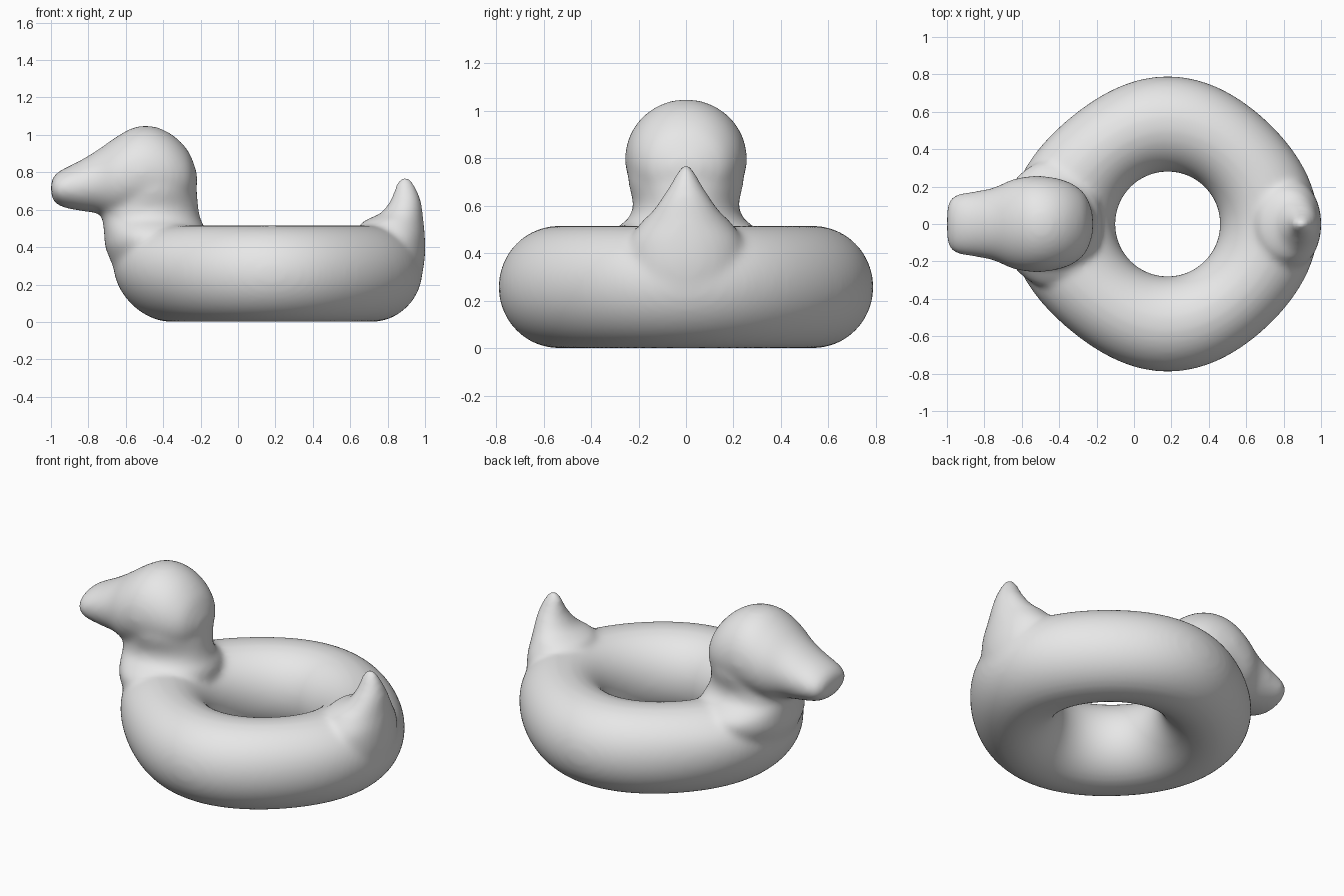
import bpy, bmesh
from math import sin, cos, pi
from mathutils import Vector

cube = bpy.data.objects.get("Cube")
if cube:
    bpy.data.objects.remove(cube, do_unlink=True)

RING_X, MINOR, HOLE, OUTER = 0.18, 0.258, 0.28, 0.79
bm = bmesh.new()


def skin(rings, closed=False):
    """Bridge successive loops of points into a tube, capped unless closed."""
    loops = [[bm.verts.new(p) for p in ring] for ring in rings]
    n = len(loops[0])
    pairs = list(zip(loops, loops[1:]))
    if closed:
        pairs.append((loops[-1], loops[0]))
    else:
        bm.faces.new(loops[0])
        bm.faces.new(loops[-1])
    for a, b in pairs:
        for i in range(n):
            j = (i + 1) % n
            bm.faces.new((a[i], a[j], b[j], b[i]))


def resample(stations, steps=5):
    """Smooth curve through (position, low, high, half width) stations."""
    s = [Vector(p) for p in stations]
    s = [s[0]] + s + [s[-1]]
    out = []
    for a, b, c, d in zip(s, s[1:], s[2:], s[3:]):
        for k in range(steps):
            t = k / steps
            out.append(b + (c - a) * (t / 2) + (a * 2 - b * 5 + c * 4 - d) * (t * t / 2)
                       + (b * 3 - a - c * 3 + d) * (t ** 3 / 2))
    return out + [s[-1]]


def loft(stations, upright, n=48):
    """Elliptical sections stacked along z (upright) or along x."""
    rings = []
    for pos, lo, hi, half in resample(stations):
        ring = []
        for i in range(n):
            t = 2 * pi * i / n
            along, y = (lo + hi) / 2 + (hi - lo) / 2 * cos(t), half * sin(t)
            ring.append((along, y, pos) if upright else (pos, y, along))
        rings.append(ring)
    skin(rings)


# Swim ring, drawn out a little towards the head and the tail
def ring_section(angle, n=48):
    pts = []
    pull = (0.08 if cos(angle) < 0 else 0.025) * cos(angle) ** 4
    for i in range(n):
        t = 2 * pi * i / n
        z = MINOR * (1 + sin(t))
        outer = OUTER - 0.03 * sin(2 * angle) ** 2 + pull * min(1, z / 0.4)
        r = (outer + HOLE) / 2 + (outer - HOLE) / 2 * cos(t)
        pts.append((RING_X + r * cos(angle), r * sin(angle), z))
    return pts


skin([ring_section(2 * pi * k / 96) for k in range(96)], closed=True)

# Neck flaring into the ring
loft([(0.30, -0.67, -0.22, 0.28), (0.40, -0.71, -0.18, 0.33), (0.46, -0.715, -0.17, 0.335),
      (0.51, -0.72, -0.18, 0.29), (0.55, -0.725, -0.20, 0.24), (0.61, -0.735, -0.212, 0.224),
      (0.70, -0.70, -0.22, 0.243), (0.76, -0.66, -0.235, 0.24)], True)

# Head and beak
loft([(-1.0, 0.69, 0.74, 0.07), (-0.985, 0.645, 0.78, 0.13), (-0.94, 0.615, 0.815, 0.16),
      (-0.85, 0.595, 0.86, 0.175), (-0.75, 0.58, 0.92, 0.195), (-0.65, 0.55, 0.99, 0.238),
      (-0.55, 0.55, 1.042, 0.256), (-0.45, 0.55, 1.045, 0.252), (-0.35, 0.57, 1.0, 0.225),
      (-0.27, 0.62, 0.92, 0.17), (-0.23, 0.69, 0.83, 0.09), (-0.218, 0.74, 0.78, 0.03)], False)

# Upturned tail
loft([(0.25, 0.68, 0.985, 0.24), (0.35, 0.66, 1.0, 0.25), (0.45, 0.65, 1.0, 0.24),
      (0.53, 0.66, 0.993, 0.19), (0.58, 0.76, 0.988, 0.14), (0.64, 0.81, 0.98, 0.098),
      (0.70, 0.835, 0.96, 0.06), (0.75, 0.85, 0.935, 0.033), (0.775, 0.875, 0.91, 0.012)], True)

bmesh.ops.recalc_face_normals(bm, faces=bm.faces[:])
for f in bm.faces:
    f.smooth = True
mesh = bpy.data.meshes.new("duck_float")
bm.to_mesh(mesh)
bm.free()
duck = bpy.data.objects.new("duck_float", mesh)
bpy.context.collection.objects.link(duck)

# Plain grey material
GREY = (0.8, 0.8, 0.8, 1)
mat = bpy.data.materials.new("plain_grey")
mat.use_nodes = True
mat.diffuse_color = GREY
for node in mat.node_tree.nodes:
    if node.type == 'BSDF_PRINCIPLED':
        node.inputs["Base Color"].default_value = GREY
mesh.materials.append(mat)

# Fuse the parts into one soft skin
remesh = duck.modifiers.new("fuse", 'REMESH')
remesh.mode = 'VOXEL'
remesh.voxel_size = 0.016
remesh.use_smooth_shade = True
soften = duck.modifiers.new("soften", 'SMOOTH')
soften.factor = 0.5
soften.iterations = 16
